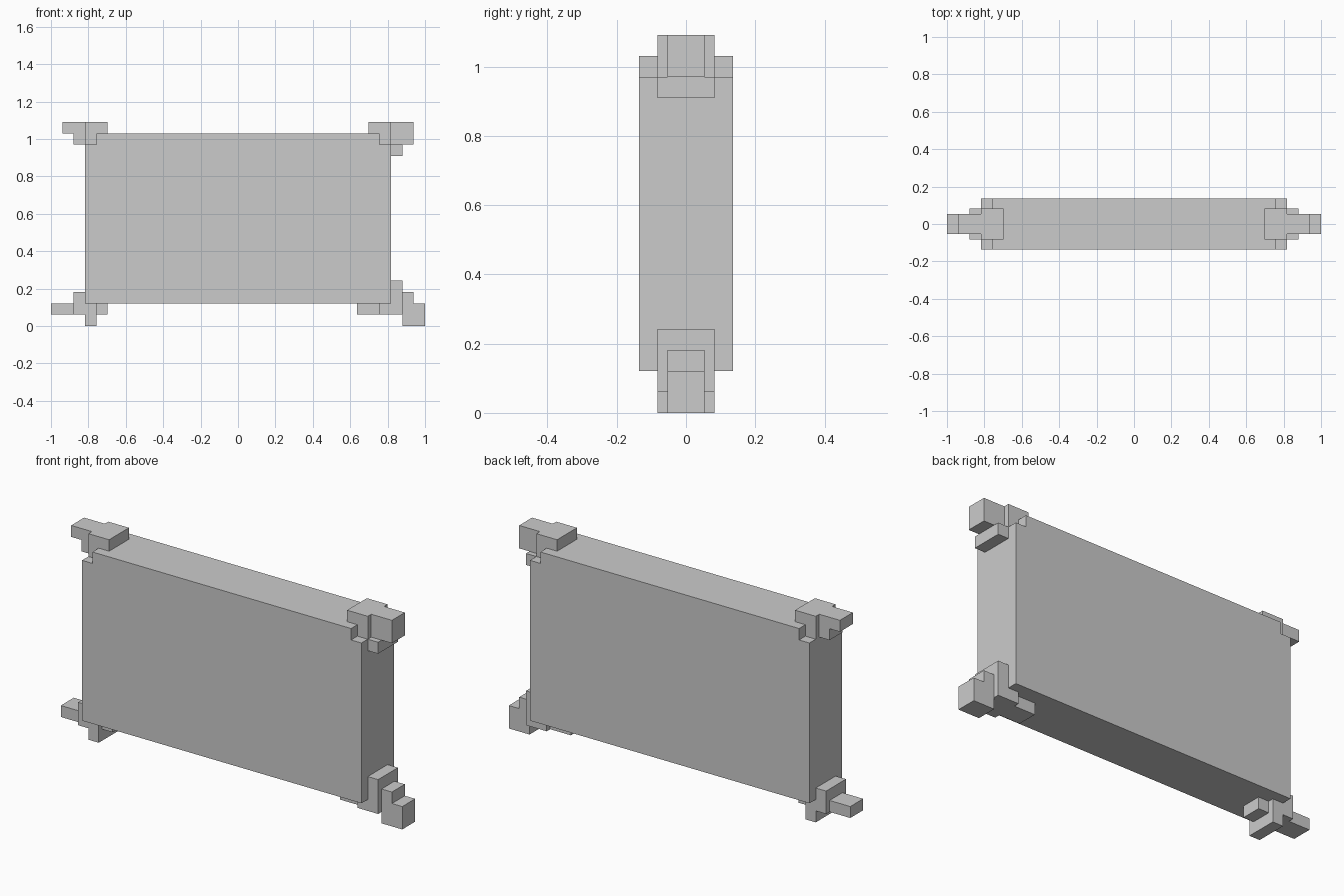
import bpy, bmesh

if "Cube" in bpy.data.objects:
    bpy.data.objects.remove(bpy.data.objects["Cube"])

U = 2 / 33            # grid step of the stepped profiles
SLAB, WIDE, NARROW = 0.136, 0.083, 0.054   # half depths


def build(name, prisms):
    """One object from front profiles (grid steps), each extruded through y."""
    bm = bmesh.new()
    for half, profile in prisms:
        vs = [bm.verts.new(((i - 16.5) * U, -half, j * U)) for i, j in profile]
        face = bm.faces.new(vs)
        out = bmesh.ops.extrude_face_region(bm, geom=[face])
        moved = [g for g in out["geom"] if isinstance(g, bmesh.types.BMVert)]
        bmesh.ops.translate(bm, verts=moved, vec=(0, 2 * half, 0))
    bmesh.ops.recalc_face_normals(bm, faces=bm.faces)
    mesh = bpy.data.meshes.new(name)
    bm.to_mesh(mesh)
    bm.free()
    bpy.context.collection.objects.link(bpy.data.objects.new(name, mesh))


def rect(i0, j0, i1, j1):
    return [(i0, j0), (i1, j0), (i1, j1), (i0, j1)]


def mirror(profile):
    return [(33 - i, j) for i, j in profile]


# Main slab with notched top corners
build("slab", [(SLAB, [(3, 2), (30, 2), (30, 16), (29, 16), (29, 17),
                       (4, 17), (4, 16), (3, 16)])])

# Hook over each top corner, shared by both sides
hook = [(3, 16), (4, 16), (4, 17), (5, 17), (5, 18), (3, 18)]

# Top corner brackets
build("top_left_bracket", [
    (WIDE, hook),
    (NARROW, [(2, 16), (3, 16), (3, 18), (1, 18), (1, 17), (2, 17)])])
build("top_right_bracket", [
    (WIDE, mirror(hook)),
    (WIDE, rect(30, 15, 31, 16)),
    (NARROW, rect(30, 16, 32, 18))])

# Bottom corner brackets with feet
build("bottom_left_bracket", [
    (WIDE, [(2, 1), (3, 1), (3, 0), (4, 0), (4, 2), (3, 2), (3, 3), (2, 3)]),
    (NARROW, rect(0, 1, 2, 2)),
    (NARROW, rect(4, 1, 5, 2))])
build("bottom_right_bracket", [
    (WIDE, [(29, 1), (31, 1), (31, 4), (30, 4), (30, 2), (29, 2)]),
    (NARROW, rect(27, 1, 29, 2)),
    (NARROW, [(31, 0), (33, 0), (33, 2), (32, 2), (32, 3), (31, 3)])])
